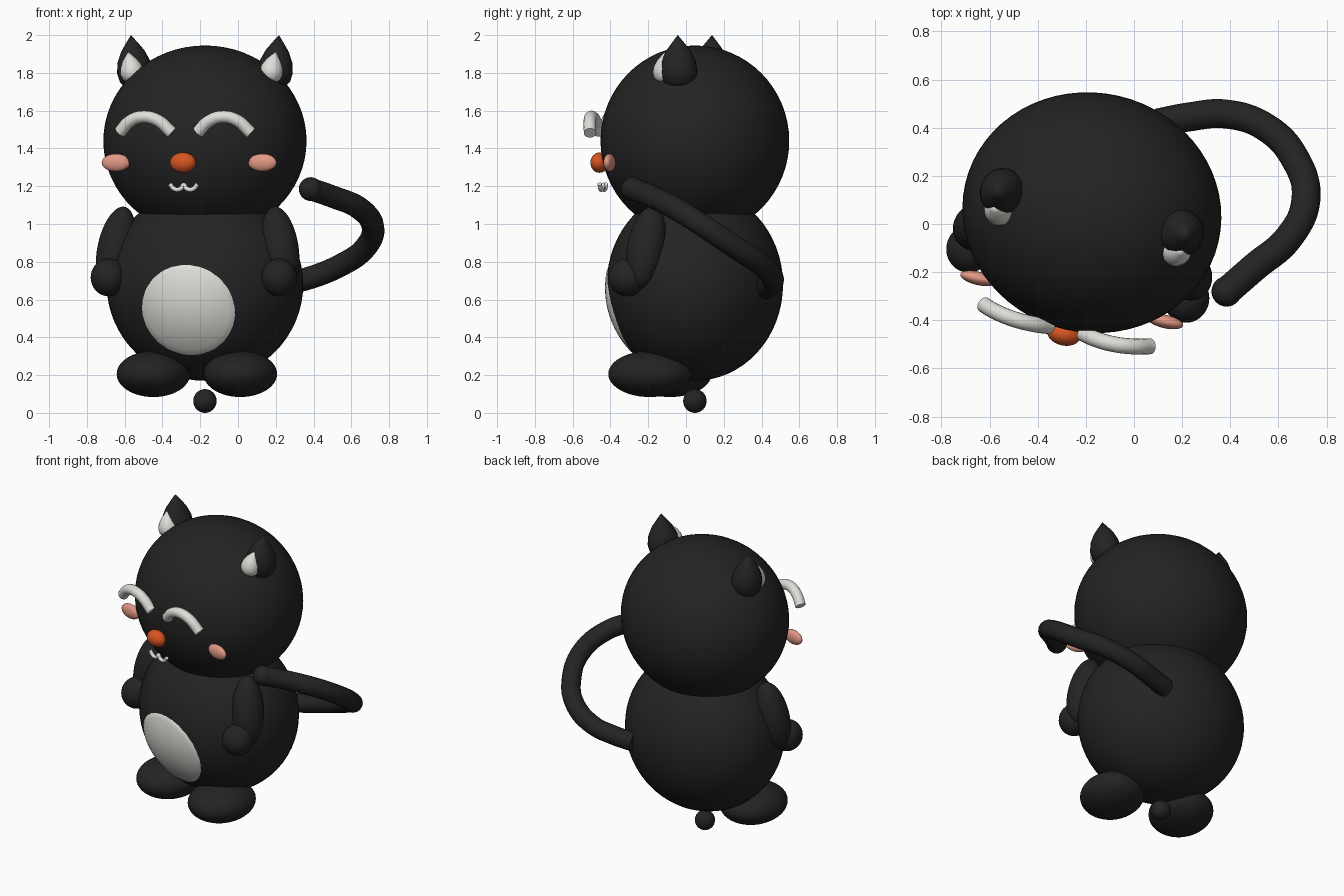
import bpy, bmesh, math
from mathutils import Vector

if "Cube" in bpy.data.objects:
    bpy.data.objects.remove(bpy.data.objects["Cube"])

YAW = math.radians(-13)
ROOT = Vector((-0.175, 0.047, 0))


def material(name, rgb):
    m = bpy.data.materials.new(name)
    m.diffuse_color = (*rgb, 1)
    m.use_nodes = True
    m.node_tree.nodes["Principled BSDF"].inputs["Base Color"].default_value = m.diffuse_color
    return m


BLACK = material("black", (0.017, 0.017, 0.017))
WHITE = material("warm white", (0.74, 0.73, 0.69))
ORANGE = material("orange", (0.68, 0.09, 0.015))
PINK = material("pink", (0.76, 0.31, 0.23))


def place(u, d, z):
    """u = to the figure's side, d = forward, z = up, turned with the figure."""
    c, s = math.cos(YAW), math.sin(YAW)
    return ROOT + Vector((u * c + d * s, u * s - d * c, z))


def mesh_object(name, bm, mat, loc=(0, 0, 0), rot=(0, 0, 0)):
    bmesh.ops.recalc_face_normals(bm, faces=bm.faces[:])
    me = bpy.data.meshes.new(name)
    bm.to_mesh(me)
    bm.free()
    me.materials.append(mat)
    for p in me.polygons:
        p.use_smooth = True
    ob = bpy.data.objects.new(name, me)
    ob.location, ob.rotation_euler = loc, rot
    bpy.context.collection.objects.link(ob)
    return ob


def ball(name, u, d, z, radii, mat, tilt=(0, 0), segs=48):
    bm = bmesh.new()
    bmesh.ops.create_uvsphere(bm, u_segments=segs, v_segments=segs // 2, radius=1)
    bmesh.ops.scale(bm, vec=radii, verts=bm.verts)
    rot = (math.radians(tilt[0]), math.radians(tilt[1]), YAW)
    return mesh_object(name, bm, mat, place(u, d, z), rot)


def lathe(name, profile, u, d, z, scale, mat, tilt):
    bm = bmesh.new()
    vs = [bm.verts.new((r * scale[0], 0, h * scale[2])) for r, h in profile]
    es = [bm.edges.new(p) for p in zip(vs, vs[1:])]
    bmesh.ops.spin(bm, geom=vs + es, cent=(0, 0, 0), axis=(0, 0, 1),
                   angle=math.tau, steps=32)
    bmesh.ops.remove_doubles(bm, verts=bm.verts, dist=0.0005)
    bmesh.ops.scale(bm, vec=(1, scale[1] / scale[0], 1), verts=bm.verts)
    return mesh_object(name, bm, mat, place(u, d, z),
                       (math.radians(tilt[0]), math.radians(tilt[1]), YAW))


def tube(name, points, radius, mat):
    cu = bpy.data.curves.new(name, 'CURVE')
    cu.dimensions = '3D'
    cu.bevel_depth, cu.bevel_resolution = radius, 6
    cu.resolution_u, cu.use_fill_caps = 10, True
    sp = cu.splines.new('BEZIER')
    sp.bezier_points.add(len(points) - 1)
    for bp, co in zip(sp.bezier_points, points):
        bp.co = co
        bp.handle_left_type = bp.handle_right_type = 'AUTO'
    cu.materials.append(mat)
    ob = bpy.data.objects.new(name, cu)
    bpy.context.collection.objects.link(ob)
    return ob


# Head and body
HEAD_R = (0.54, 0.498, 0.505)
BODY_R = (0.523, 0.464, 0.51)
BODY_Z = 0.68
ball("head", 0, 0, 1.44, HEAD_R, BLACK, segs=64)
ball("body", 0, 0, BODY_Z, BODY_R, BLACK, segs=64)

# Belly patch: a thin domed disc following the body
bm = bmesh.new()
rings, segs = 14, 64
grid = []
for i in range(1, rings + 1):
    t = i / rings
    row = []
    for j in range(segs):
        a = math.tau * j / segs
        u, z = 0.258 * t * math.cos(a), -0.135 + 0.245 * t * math.sin(a)
        depth = BODY_R[1] * math.sqrt(1 - (u / BODY_R[0])**2 - (z / BODY_R[2])**2)
        lift = 0.009 * (1 - t * t) + 0.004 if i < rings else -0.004
        row.append(bm.verts.new((u, -depth - lift, z)))
    grid.append(row)
bm.faces.new(grid[0])
for r0, r1 in zip(grid, grid[1:]):
    for j in range(segs):
        k = (j + 1) % segs
        bm.faces.new((r0[j], r1[j], r1[k], r0[k]))
mesh_object("belly_patch", bm, WHITE, place(0, 0, BODY_Z), (0, 0, YAW))

# Paired parts
EAR = [(0, 0), (0.06, 0.015), (0.09, 0.05), (0.1, 0.095), (0.092, 0.15),
       (0.066, 0.205), (0.032, 0.25), (0, 0.29)]
for side, s in (("left", -1), ("right", 1)):
    lathe(side + "_ear", EAR, s * 0.372, 0, 1.712, (0.93, 1.0, 1.0), BLACK, (0, s * 6))
    lathe(side + "_inner_ear", EAR, s * 0.366, 0.082, 1.748, (0.62, 0.62, 0.58),
          WHITE, (-4, s * 12))
    ball(side + "_arm", s * 0.447, 0.162, 0.875, (0.096, 0.1, 0.222), BLACK, (-8, -s * 11))
    ball(side + "_hand", s * 0.463, 0.26, 0.717, (0.095, 0.1, 0.1), BLACK)
    ball(side + "_foot", s * 0.236, 0.19, 0.206, (0.193, 0.222, 0.122), BLACK)
    ball(side + "_cheek", s * 0.398, 0.372, 1.325, (0.077, 0.028, 0.047), PINK, segs=32)

# Nose, mouth and the small ball underneath
ball("nose", 0, 0.518, 1.325, (0.07, 0.047, 0.054), ORANGE, segs=32)
tube("mouth", [place(u, 0.5, z) for u, z in (
    (-0.075, 1.212), (-0.055, 1.188), (-0.033, 1.182), (-0.012, 1.19), (0, 1.207),
    (0.012, 1.19), (0.033, 1.182), (0.055, 1.188), (0.075, 1.212))], 0.012, WHITE)
ball("bottom_ball", 0, 0, 0.063, (0.062, 0.062, 0.063), BLACK, segs=32)

# Closed smiling eyes
ARC = ((0, 1.487), (0.22, 1.543), (0.48, 1.567), (0.76, 1.548), (1, 1.482))
for name, a, m, b in (
        ("left_eye", (-0.625, -0.335), (-0.5, -0.395), (-0.35, -0.425)),
        ("right_eye", (-0.212, -0.455), (-0.08, -0.5), (0.068, -0.508))):
    pts = []
    for t, z in ARC:
        w = (2 * (t - 0.5) * (t - 1), 4 * t * (1 - t), 2 * t * (t - 0.5))
        x, y = (w[0] * a[k] + w[1] * m[k] + w[2] * b[k] for k in (0, 1))
        pts.append((x, y, z))
    tube(name, pts, 0.033, WHITE)

# Tail and its rounded tip
TAIL = [(0.1, 0.42, 0.66), (0.23, 0.445, 0.68), (0.38, 0.457, 0.715), (0.55, 0.4, 0.785),
        (0.67, 0.27, 0.87), (0.714, 0.1, 0.985), (0.64, -0.06, 1.085),
        (0.5, -0.18, 1.145), (0.385, -0.28, 1.185)]
tube("tail", TAIL, 0.06, BLACK)
bm = bmesh.new()
bmesh.ops.create_uvsphere(bm, u_segments=32, v_segments=16, radius=0.063)
mesh_object("tail_tip", bm, BLACK, TAIL[-1])
